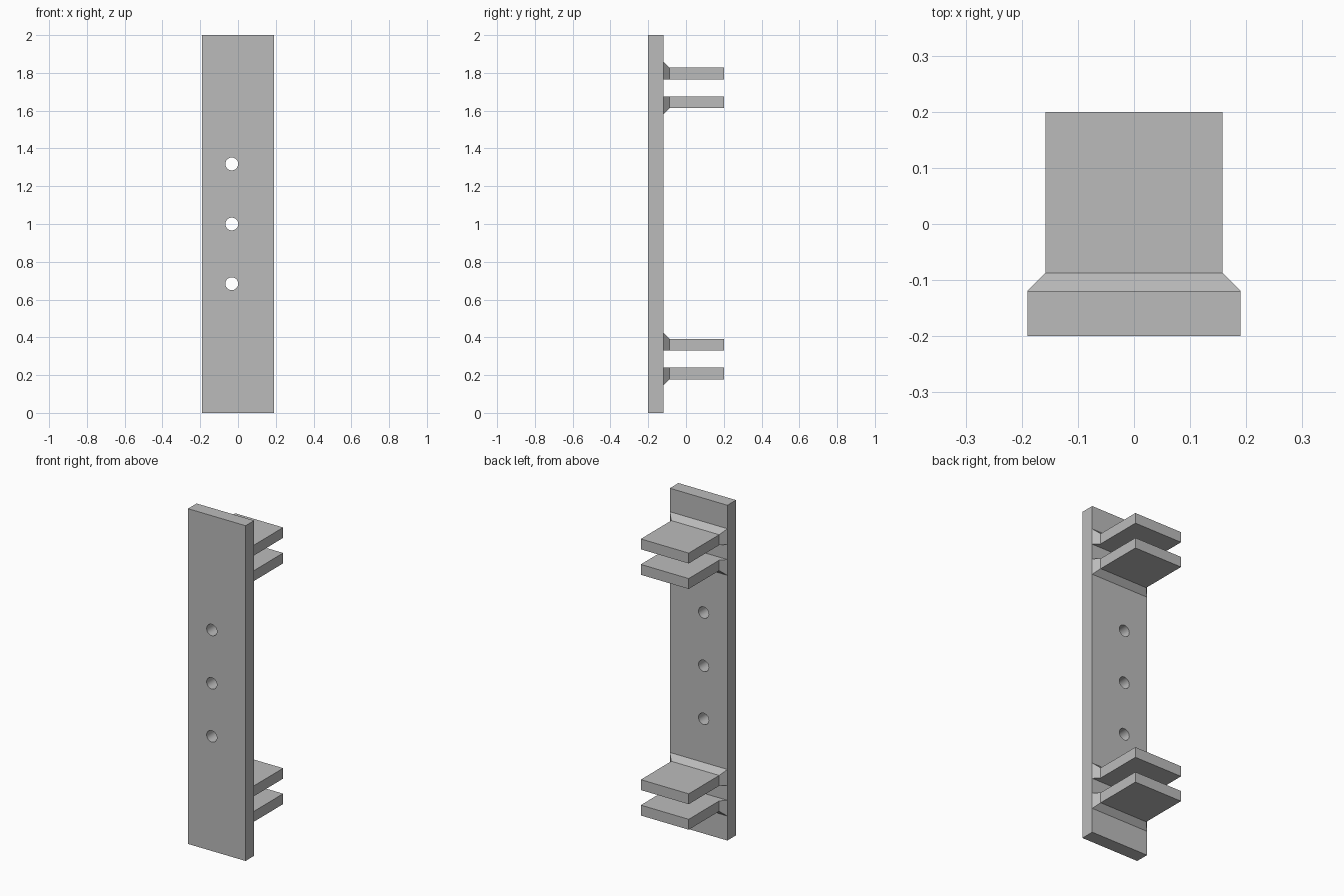
import bpy, bmesh
from mathutils import Matrix, Vector

cube = bpy.data.objects.get("Cube")
if cube:
    bpy.data.objects.remove(cube, do_unlink=True)

grey = bpy.data.materials.new("plain grey")
grey.use_nodes = True
colour = (0.5, 0.5, 0.5, 1)
grey.diffuse_color = colour
grey.node_tree.nodes["Principled BSDF"].inputs["Base Color"].default_value = colour

HALF_W, FRONT, PLATE_BACK, BACK = 0.19, -0.2, -0.119, 0.2
FLARE = 0.032  # size of the chamfer where a shelf meets the plate


def make_object(name, bm):
    bmesh.ops.recalc_face_normals(bm, faces=bm.faces)
    mesh = bpy.data.meshes.new(name)
    bm.to_mesh(mesh)
    bm.free()
    mesh.materials.append(grey)
    obj = bpy.data.objects.new(name, mesh)
    bpy.context.collection.objects.link(obj)
    return obj


def add_box(bm, low, high):
    low, high = Vector(low), Vector(high)
    size = Matrix.Diagonal((high - low).to_4d())
    size[3][3] = 1
    return bmesh.ops.create_cube(bm, size=1, matrix=Matrix.Translation((low + high) / 2) @ size)


# Upright back plate
bm = bmesh.new()
add_box(bm, (-HALF_W, FRONT, 0), (HALF_W, PLATE_BACK, 2))
plate = make_object("back_plate", bm)

# Three screw holes through the plate
bm = bmesh.new()
for z in (0.684, 1.0, 1.318):
    place = Matrix.Translation((-0.033, -0.16, z)) @ Matrix.Rotation(1.570796, 4, "X")
    bmesh.ops.create_cone(bm, cap_ends=True, segments=32, radius1=0.034,
                          radius2=0.034, depth=0.3, matrix=place)
cutter = make_object("hole_cutter", bm)
cutter.hide_render = True
cut = plate.modifiers.new("screw_holes", "BOOLEAN")
cut.operation, cut.solver, cut.object = "DIFFERENCE", "EXACT", cutter
bpy.context.view_layer.objects.active = plate
plate.select_set(True)
bpy.ops.object.modifier_apply(modifier=cut.name)
bpy.data.objects.remove(cutter, do_unlink=True)
bpy.ops.object.shade_smooth_by_angle(angle=0.6)


# Shelf with a root flared at both sides and on its outer face
def shelf(name, bottom, top, outward):
    bm = bmesh.new()
    sections = []
    for y, flare in ((PLATE_BACK, FLARE), (PLATE_BACK + FLARE, 0), (BACK, 0)):
        half = HALF_W - FLARE + flare
        low = bottom - (flare if outward < 0 else 0)
        high = top + (flare if outward > 0 else 0)
        corners = ((-half, low), (half, low), (half, high), (-half, high))
        sections.append([bm.verts.new((x, y, z)) for x, z in corners])
    for a, b in zip(sections, sections[1:]):
        for i in range(4):
            j = (i + 1) % 4
            bm.faces.new((a[i], a[j], b[j], b[i]))
    bm.faces.new(sections[0])
    bm.faces.new(sections[-1])
    make_object(name, bm)


# A pair of shelves near each end of the plate
for label, centre in (("lower", 0.285), ("upper", 1.721)):
    shelf(label + "_pair_top_shelf", centre + 0.045, centre + 0.107, 1)
    shelf(label + "_pair_bottom_shelf", centre - 0.107, centre - 0.045, -1)
